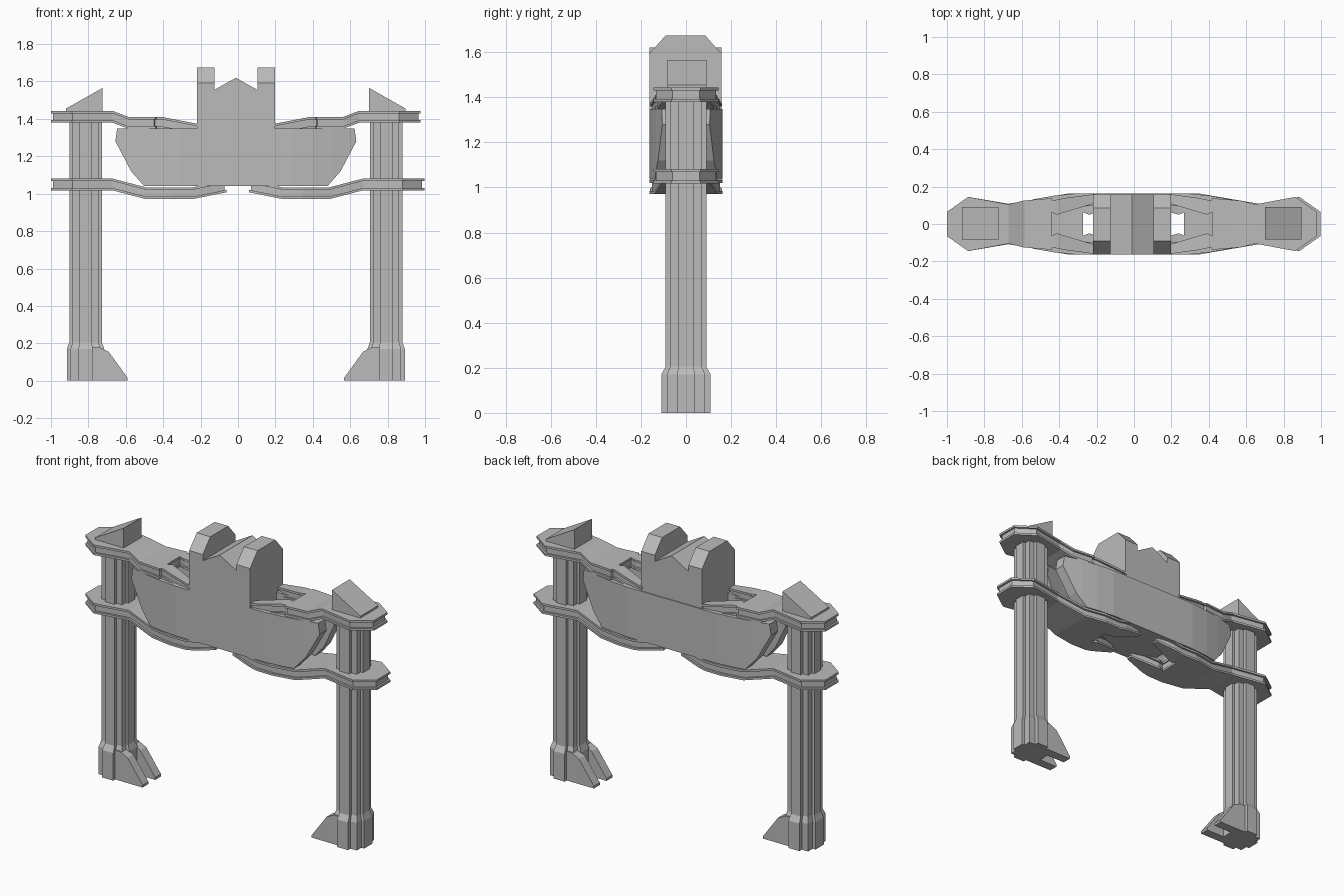
import bpy
import bmesh
from mathutils import Vector

if "Cube" in bpy.data.objects:
    bpy.data.objects.remove(bpy.data.objects["Cube"], do_unlink=True)

# Single stone colour
STONE = (0.5, 0.5, 0.5, 1.0)
stone = bpy.data.materials.new("stone grey")
stone.use_nodes = True
stone.diffuse_color = STONE
stone.node_tree.nodes["Principled BSDF"].inputs["Base Color"].default_value = STONE

CENTRE = -0.0115
SIDES = (("left", 1), ("right", -1))


def finish(name, bm):
    bmesh.ops.recalc_face_normals(bm, faces=bm.faces)
    mesh = bpy.data.meshes.new(name)
    bm.to_mesh(mesh)
    bm.free()
    mesh.materials.append(stone)
    obj = bpy.data.objects.new(name, mesh)
    bpy.context.collection.objects.link(obj)
    return obj


def place(bm, side, shift=0.0):
    """Move from distance-from-centre to the given side."""
    for v in bm.verts:
        v.co.x = CENTRE + side * v.co.x + shift


def prism(points, lo, hi, along, cuts=(), inset=0.0):
    """Extrude an (x, z) outline along y, or an (x, y) outline along z."""
    bm = bmesh.new()

    def spot(a, b):
        return (a, lo, b) if along == "y" else (a, b, lo)
    face = bm.faces.new([bm.verts.new(spot(*p)) for p in points])
    if inset:
        face.normal_update()
        rim = bmesh.ops.inset_region(bm, faces=[face], thickness=inset, use_boundary=True)
        bmesh.ops.delete(bm, geom=rim["faces"], context="FACES")
    ext = bmesh.ops.extrude_face_region(bm, geom=bm.faces[:])
    step = Vector((0, hi - lo, 0)) if along == "y" else Vector((0, 0, hi - lo))
    for v in ext["geom"]:
        if isinstance(v, bmesh.types.BMVert):
            v.co += step
    for x in cuts:
        bmesh.ops.bisect_plane(bm, geom=bm.verts[:] + bm.edges[:] + bm.faces[:],
                               plane_co=(x, 0, 0), plane_no=(1, 0, 0))
    return bm


def ramp(x, keys):
    """Straight-line interpolation through (x, value) keys."""
    if x <= keys[0][0]:
        return keys[0][1]
    for (a, va), (b, vb) in zip(keys, keys[1:]):
        if x <= b:
            return va + (vb - va) * (x - a) / (b - a)
    return keys[-1][1]


# Fluted pillars with flared bases
quarter = [(0.087, 0.033), (0.07, 0.033), (0.07, 0.07), (0.033, 0.07), (0.033, 0.09)]
section = (quarter + [(-x, y) for x, y in reversed(quarter)]
           + [(-x, -y) for x, y in quarter] + [(x, -y) for x, y in reversed(quarter)])
levels = [(0, 1.15, 1.22), (0.17, 1.15, 1.22), (0.205, 1, 1), (1.41, 1, 1)]
for label, side in SIDES:
    bm = bmesh.new()
    rings = [[bm.verts.new((0.8035 + x * sx, y * sy, z)) for x, y in section]
             for z, sx, sy in levels]
    for low, high in zip(rings, rings[1:]):
        for i in range(len(section)):
            j = (i + 1) % len(section)
            bm.faces.new((low[i], low[j], high[j], high[i]))
    bm.faces.new(rings[0])
    bm.faces.new(rings[-1])
    place(bm, side)
    finish(label + "_pillar", bm)

# Paired inward foot fins
fin = [(0.5785, 0), (0.5785, 0.015), (0.68, 0.155), (0.73, 0.18), (0.77, 0.18), (0.77, 0)]
for label, side in SIDES:
    for end, lo, hi in (("front", -0.09, -0.033), ("back", 0.033, 0.09)):
        bm = prism(fin, lo, hi, "y")
        place(bm, side)
        finish(f"{label}_{end}_foot_fin", bm)

# Forked I-section arms: two flanges around a narrower web
upper_half = [(0.988, 0.065), (0.875, 0.145), (0.66, 0.105), (0.58, 0.125), (0.43, 0.138),
              (0.425, 0.125), (0.35, 0.14), (0.2, 0.16), (0.2, 0.11), (0.4, 0.05), (0.43, 0.062)]
lower_half = [(0.988, 0.065), (0.875, 0.145), (0.66, 0.108), (0.34, 0.163),
              (0.18, 0.16), (0.05, 0.135), (0.05, 0.1), (0.23, 0.05), (0.26, 0.062)]
upper_drop = [(0.2, -0.07), (0.4, -0.032), (0.575, -0.032), (0.66, 0)]
lower_drop = [(0.05, -0.01), (0.23, -0.047), (0.48, -0.047), (0.66, 0)]
arms = (("upper", upper_half, upper_drop, 1.38, 0.0),
        ("lower", lower_half, lower_drop, 1.018, 0.02))
layers = (("bottom_flange", 0, 0.013, 0), ("web", 0.013, 0.05, 0.013), ("top_flange", 0.05, 0.063, 0))
for level, half, drop, base, slide in arms:
    outline = half + [(x, -y) for x, y in reversed(half)]
    for label, side in SIDES:
        for part, lo, hi, inset in layers:
            bm = prism(outline, base + lo, base + hi, "z", [k[0] for k in drop[1:]], inset)
            for v in bm.verts:
                v.co.z += ramp(v.co.x, drop)
            place(bm, side, slide if side > 0 else 0)
            finish(f"{label}_{level}_arm_{part}", bm)

# Curved front and back shields
edge = [(0.635, 1.348), (0.644, 1.28), (0.56, 1.12), (0.49, 1.04)]
shield = edge + [(-x, z) for x, z in reversed(edge)]
bend = [(0.3, 0), (0.42, 0.012), (0.52, 0.03), (0.644, 0.058)]
for label, side in (("front", -1), ("back", 1)):
    bm = prism(shield, 0.095, 0.163, "y", [s * k[0] for k in bend[:-1] for s in (1, -1)])
    for v in bm.verts:
        v.co.y = side * (v.co.y - ramp(abs(v.co.x), bend))
    place(bm, 1)
    finish(label + "_shield", bm)

# Central block with a ridged roof
block = [(-0.208, 1.04), (0.208, 1.04), (0.208, 1.555), (0.115, 1.555),
         (0, 1.62), (-0.115, 1.555), (-0.208, 1.555)]
bm = prism(block, -0.163, 0.157, "y")
place(bm, 1)
finish("centre_block", bm)

# Chamfered horns on the block
for label, side in SIDES:
    bm = bmesh.new()
    horn = [(-0.163, 1.54), (-0.163, 1.593), (-0.09, 1.675),
            (0.085, 1.675), (0.157, 1.593), (0.157, 1.54)]
    face = bm.faces.new([bm.verts.new((0.115, y, z)) for y, z in horn])
    ext = bmesh.ops.extrude_face_region(bm, geom=[face])
    for v in ext["geom"]:
        if isinstance(v, bmesh.types.BMVert):
            v.co.x = 0.208
    place(bm, side)
    finish(label + "_horn", bm)

# Wedges on top of the outer platforms
wedge = [(0.908, 1.43), (0.908, 1.455), (0.713, 1.565), (0.713, 1.43)]
for label, side in SIDES:
    bm = prism(wedge, -0.083, 0.09, "y")
    place(bm, side)
    finish(label + "_wedge", bm)
